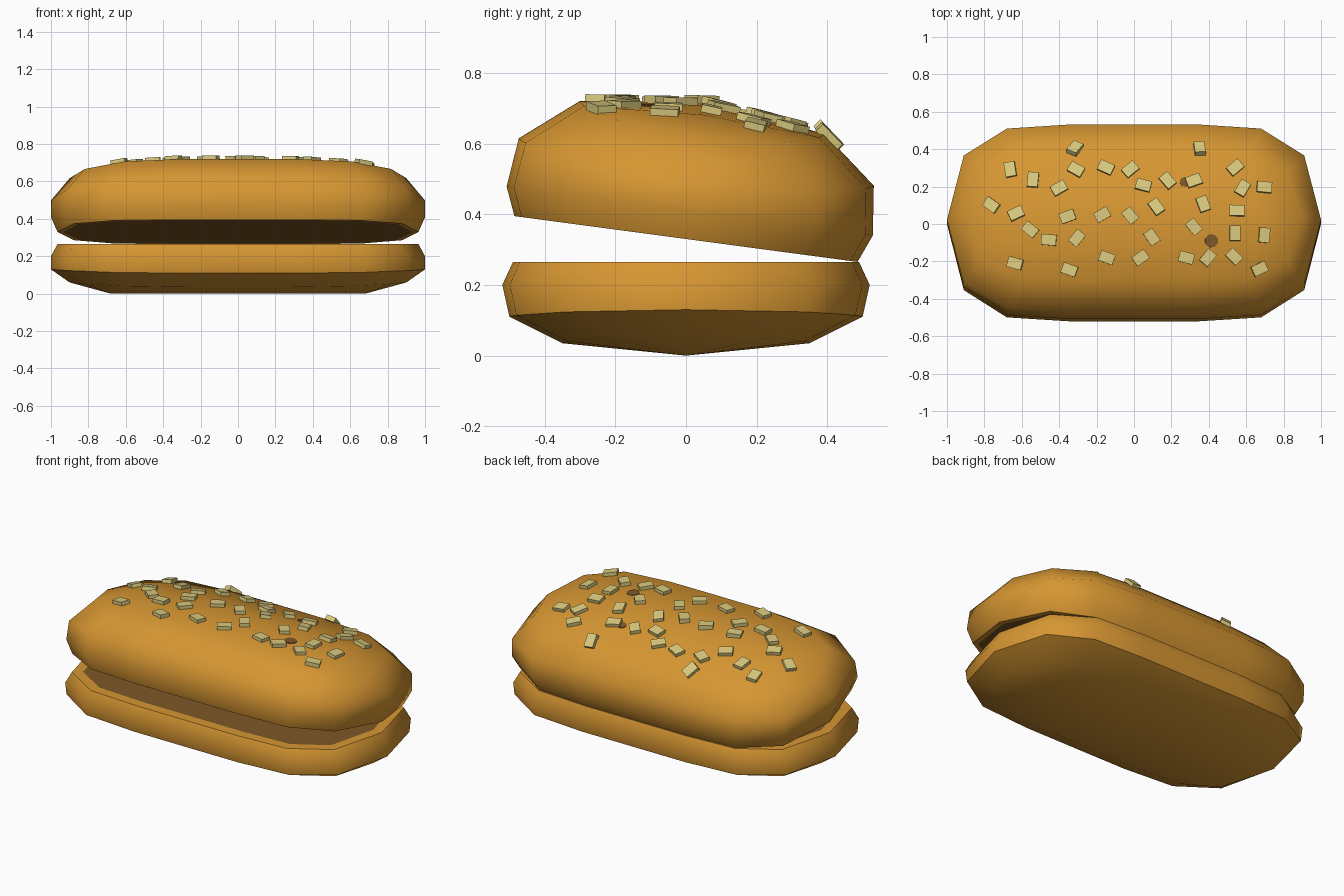
import bpy, bmesh, math
from mathutils import Matrix, Vector
from mathutils.bvhtree import BVHTree

if "Cube" in bpy.data.objects:
    bpy.data.objects.remove(bpy.data.objects["Cube"])


def material(name, rgb):
    m = bpy.data.materials.new(name)
    lin = [((c / 255 + 0.055) / 1.055) ** 2.4 for c in rgb]
    m.diffuse_color = (*lin, 1)
    m.use_nodes = True
    m.node_tree.nodes["Principled BSDF"].inputs["Base Color"].default_value = m.diffuse_color
    return m


CRUST = material("golden crust", (214, 150, 50))
CRUMB = material("brown crumb", (126, 88, 38))
SEED = material("pale seed", (218, 202, 126))

# Plan outline of one bun, first quadrant, as fractions of half length and half width
QUARTER = [(1, 0), (.91, .68), (.68, .96), (.35, 1), (0, 1)]
OUTLINE = (QUARTER + [(-x, y) for x, y in QUARTER[-2::-1]]
           + [(-x, -y) for x, y in QUARTER[1:]]
           + [(x, -y) for x, y in QUARTER[-2:0:-1]])


def add_object(name, bm, mats):
    me = bpy.data.meshes.new(name)
    bm.to_mesh(me)
    bm.free()
    for m in mats:
        me.materials.append(m)
    ob = bpy.data.objects.new(name, me)
    bpy.context.collection.objects.link(ob)
    return ob


def bun(name, rings, ridge, rim, matrix):
    """Loft rings (half length, half width, z at ends, z at sides), close with a ridge
    of (x, z) points and a cut face that has a crust-coloured rim."""
    bm = bmesh.new()
    loops = []
    for lx, wy, ze, zs in rings:
        loops.append([bm.verts.new((x * lx, y * wy, zs + (ze - zs) * abs(x) ** 4))
                      for x, y in OUTLINE])
    n = len(OUTLINE)
    for a, b in zip(loops, loops[1:]):
        for i in range(n):
            j = (i + 1) % n
            bm.faces.new((a[i], a[j], b[j], b[i]))
    # crown ridge: quads along both sides, one triangle pair at each end
    r = [bm.verts.new((x, 0, z)) for x, z in ridge]
    last = loops[-1]
    for k in range(4):
        bm.faces.new((last[2 + k], last[3 + k], r[k + 1], r[k]))
        bm.faces.new((last[10 + k], last[11 + k], r[3 - k], r[4 - k]))
    for i, v in ((0, r[0]), (1, r[0]), (14, r[0]), (15, r[0]),
                 (6, r[4]), (7, r[4]), (8, r[4]), (9, r[4])):
        bm.faces.new((last[i], last[(i + 1) % n], v))
    # cut face
    cut = bm.faces.new(loops[0])
    bmesh.ops.recalc_face_normals(bm, faces=bm.faces)
    bmesh.ops.inset_region(bm, faces=[cut], thickness=rim)
    cut.material_index = 1
    bm.transform(matrix)
    bmesh.ops.recalc_face_normals(bm, faces=bm.faces)
    # smooth crust, crisp edge round the cut
    for f in bm.faces:
        f.smooth = True
    for e in bm.edges:
        e.smooth = e.calc_face_angle(0) < math.radians(50)
    tree = BVHTree.FromBMesh(bm)
    add_object(name, bm, [CRUST, CRUMB])
    return tree


# Bottom bun: flat cut on top, shallow rounded base
bun("bottom_bun",
    [(.965, .49, .265, .265), (1, .52, .2, .2), (1, .5, .13, .11), (.9, .35, .06, .035)],
    [(.68, 0), (.35, 0), (0, 0), (-.35, 0), (-.68, 0)], .06, Matrix())

# Top bun: domed, tipped open about the back edge
tilt = Matrix.Translation((0, 0, .33)) @ Matrix.Rotation(math.radians(-7.6), 4, 'X')
top = bun("top_bun",
          [(.965, .49, 0, 0), (1, .523, .08, .08), (1, .507, .17, .22), (.9, .35, .29, .347)],
          [(.68, .355), (.35, .382), (0, .39), (-.35, .382), (-.68, .355)], .03, tilt)


def on_top(x, y, angle):
    """Frame lying on the top bun's surface at x, y."""
    hit, normal, _, _ = top.ray_cast(Vector((x, y, 2)), Vector((0, 0, -1)))
    lean = Vector((0, 0, 1)).rotation_difference(normal).to_matrix().to_4x4()
    return Matrix.Translation(hit) @ lean @ Matrix.Rotation(math.radians(angle), 4, 'Z')


# Sesame seeds: x, y, turn
SEEDS = [(-.66, .29, -80), (-.54, .235, 85), (-.315, .4, 60), (-.31, .29, -30), (-.15, .3, -25),
         (-.02, .29, 40), (.05, .205, -15), (-.4, .19, 30), (-.76, .1, -35), (-.63, .055, 25),
         (-.355, .04, 20), (-.17, .05, 30), (-.02, .045, -50), (.12, .09, -55), (.18, .23, -50),
         (.32, .23, 20), (.35, .4, -85), (.54, .3, 40), (.58, .19, 60), (.695, .195, -5),
         (.37, .105, -70), (.55, .07, 0), (.32, -.015, -50), (.54, -.05, 90), (.695, -.06, 85),
         (.095, -.07, -55), (-.305, -.075, 50), (-.555, -.03, -40), (-.455, -.085, -5),
         (-.635, -.21, -15), (-.345, -.245, -20), (-.145, -.18, -20), (.035, -.18, 35),
         (.28, -.18, -15), (.395, -.18, 50), (.535, -.175, -45), (.67, -.24, 25)]
bm = bmesh.new()
for x, y, a in SEEDS:
    bmesh.ops.create_cube(bm, size=1, matrix=on_top(x, y, a)
                          @ Matrix.Translation((0, 0, .006))
                          @ Matrix.Diagonal((.08, .058, .028, 1)))
add_object("sesame_seeds", bm, [SEED])

# Two small toasted spots
bm = bmesh.new()
for x, y, rad in ((.415, -.09, .036), (.27, .225, .026)):
    bmesh.ops.create_cone(bm, cap_ends=True, segments=10, radius1=rad, radius2=rad,
                          depth=.006, matrix=on_top(x, y, 0))
add_object("toasted_spots", bm, [CRUMB])
